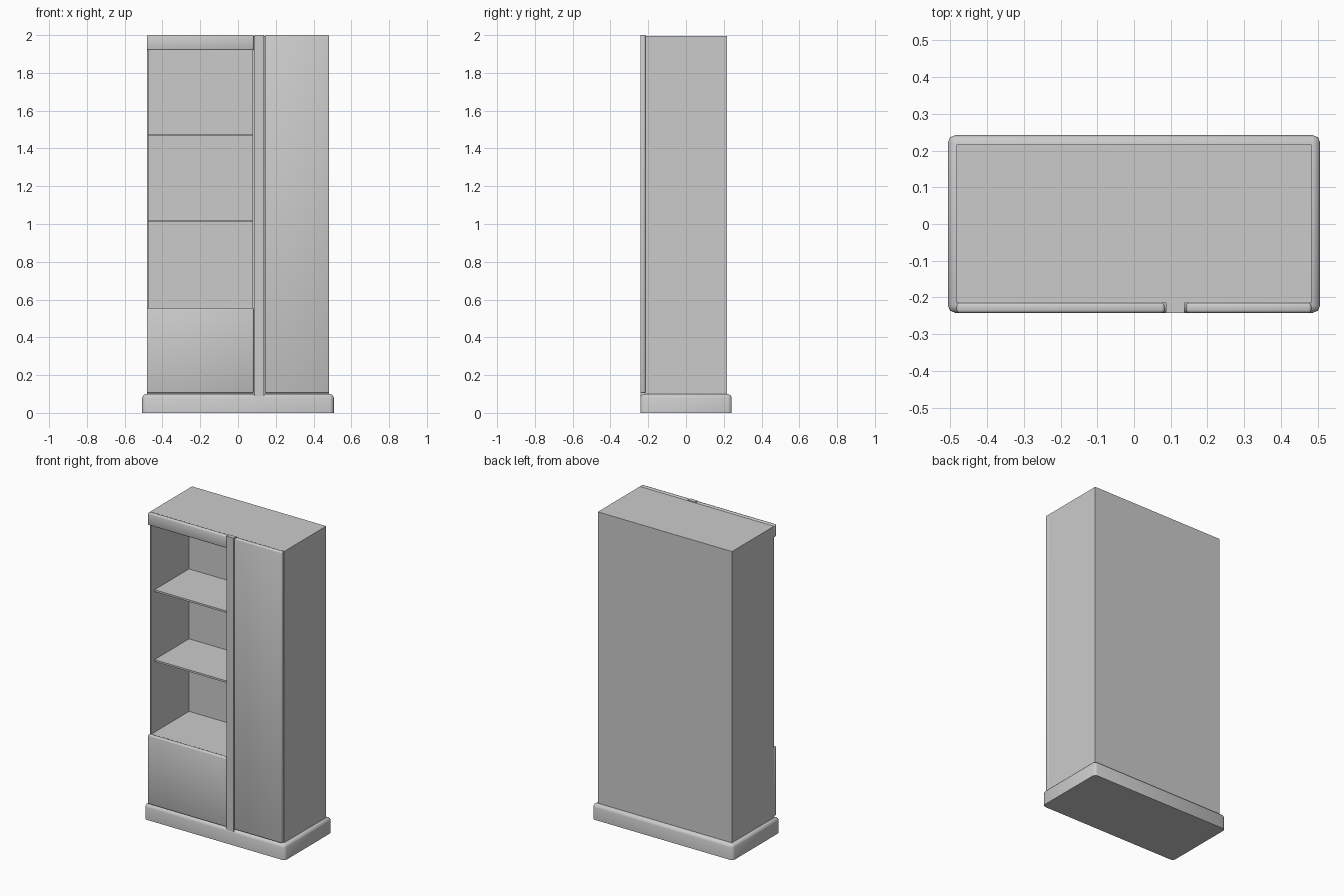
import bpy
import bmesh
from math import radians

cube = bpy.data.objects.get("Cube")
if cube:
    bpy.data.objects.remove(cube)

# Single neutral finish
grey = bpy.data.materials.new("warm grey")
grey.use_nodes = True
COLOUR = (0.6, 0.6, 0.6, 1)
grey.diffuse_color = COLOUR
grey.node_tree.nodes["Principled BSDF"].inputs["Base Color"].default_value = COLOUR


def box(name, x, y, z, bevel=0.0, segments=2, keep=None):
    """Box between (min, max) ranges; keep picks the edges to round."""
    bm = bmesh.new()
    bmesh.ops.create_cube(bm, size=1)
    for v in bm.verts:
        v.co = [r[0] if c < 0 else r[1] for c, r in zip(v.co, (x, y, z))]
    if bevel:
        edges = [e for e in bm.edges if keep is None or keep(e)]
        bmesh.ops.bevel(bm, geom=edges, offset=bevel, segments=segments,
                        profile=0.5, affect='EDGES')
    mesh = bpy.data.meshes.new(name)
    bm.to_mesh(mesh)
    bm.free()
    mesh.materials.append(grey)
    ob = bpy.data.objects.new(name, mesh)
    bpy.context.collection.objects.link(ob)
    bpy.ops.object.select_all(action='DESELECT')
    ob.select_set(True)
    bpy.context.view_layer.objects.active = ob
    bpy.ops.object.shade_smooth_by_angle(angle=radians(50))
    return ob


SIDE, BACK, FACE, FRONT = 0.483, 0.217, -0.215, -0.242
TOP, FOOT = 2.0, 0.1
BAY = (-0.475, 0.077)          # open shelf bay, left to right
BAY_BACK, BAY_FLOOR, BAY_TOP = 0.175, 0.55, 1.92

# Plinth: rounded everywhere except underneath
box("plinth", (-0.507, 0.507), (FRONT, 0.242), (0, FOOT), 0.02,
    keep=lambda e: max(v.co.z for v in e.verts) > 0.05)

# Carcass assembled around the open bay
y = (FACE, BACK)
box("left_wall", (-SIDE, BAY[0]), y, (FOOT, TOP - 0.004))
box("tall_cupboard", (BAY[1], SIDE), y, (FOOT, TOP - 0.004))
box("lower_cupboard", BAY, y, (FOOT, BAY_FLOOR))
box("bay_ceiling", BAY, y, (BAY_TOP, TOP - 0.004))
box("back_panel", BAY, (BAY_BACK, BACK), (BAY_FLOOR, BAY_TOP))

# Thin shelves
for i, z in enumerate((1.01, 1.465)):
    box(f"shelf_{i + 1}", BAY, (-0.18, BAY_BACK), (z, z + 0.012))

# Rounded front panels and the vertical dividing strip
y = (FRONT, FACE)
box("header_panel", (-SIDE, 0.083), y, (BAY_TOP, TOP), 0.007)
box("lower_door", (-SIDE, 0.083), y, (0.105, 0.555), 0.007)
box("tall_door", (0.142, SIDE), y, (0.105, TOP), 0.007)
box("dividing_strip", (0.087, 0.138), y, (0.088, TOP))
